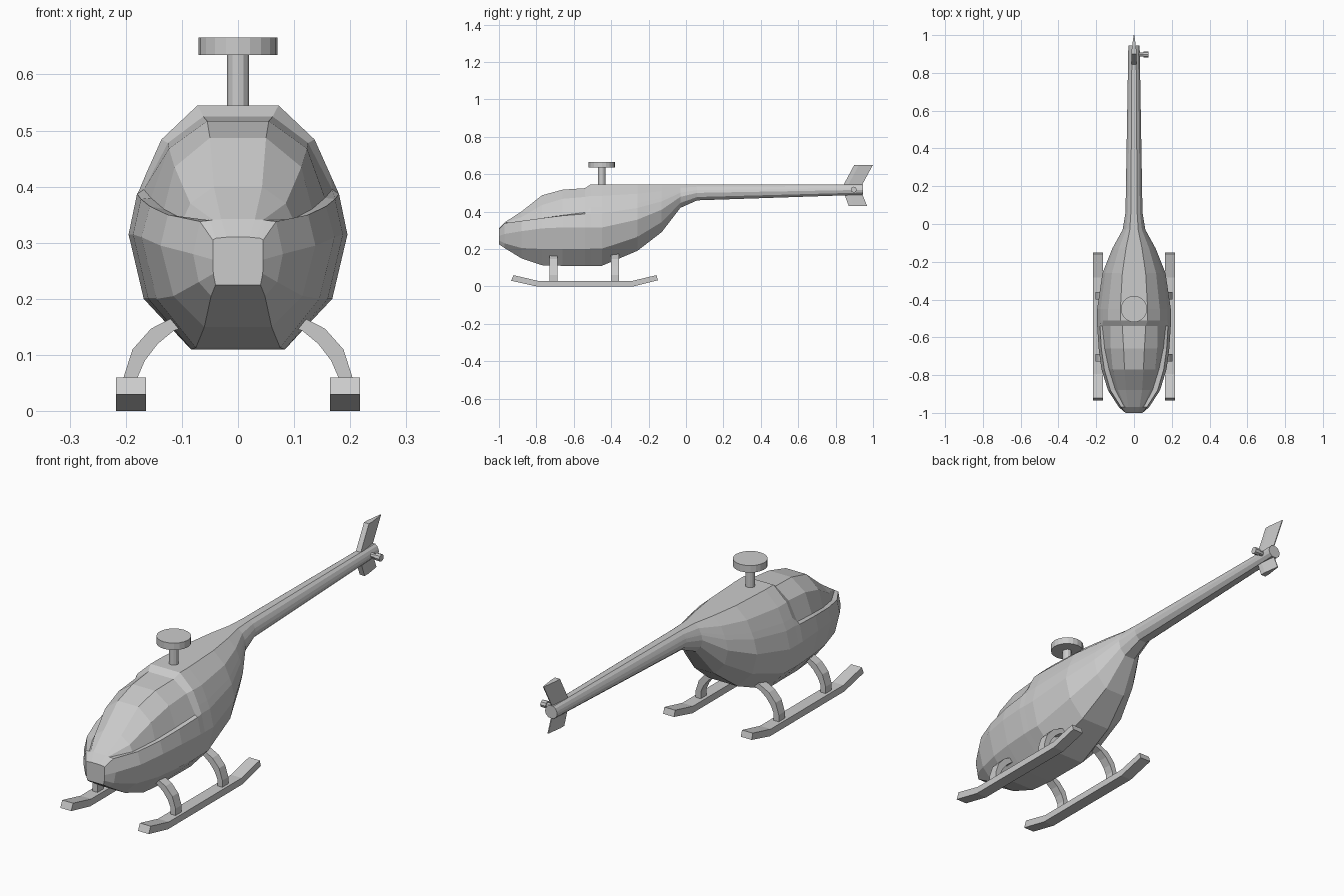
import bpy, bmesh, math
from mathutils import Vector

if "Cube" in bpy.data.objects:
    bpy.data.objects.remove(bpy.data.objects["Cube"])


def finish(bm, name):
    bmesh.ops.recalc_face_normals(bm, faces=bm.faces)
    mesh = bpy.data.meshes.new(name)
    bm.to_mesh(mesh)
    bm.free()
    obj = bpy.data.objects.new(name, mesh)
    bpy.context.collection.objects.link(obj)
    return obj


def loft(name, rings):
    bm = bmesh.new()
    loops = [[bm.verts.new(p) for p in ring] for ring in rings]
    n = len(loops[0])
    for a, b in zip(loops, loops[1:]):
        for i in range(n):
            j = (i + 1) % n
            bm.faces.new((a[i], a[j], b[j], b[i]))
    bm.faces.new(loops[0])
    bm.faces.new(loops[-1])
    return finish(bm, name)


def cylinder(name, start, end, radius, sides):
    start, end = Vector(start), Vector(end)
    axis = end - start
    bpy.ops.mesh.primitive_cylinder_add(
        vertices=sides, radius=radius, depth=axis.length, location=(start + end) / 2,
        rotation=axis.to_track_quat('Z', 'Y').to_euler())
    bpy.context.object.name = name


def body_ring(y, half):
    return [(x, y, z) for x, z in half] + [(-x, y, z) for x, z in reversed(half)]


# Fuselage: stepped canopy sections at the front.
# Half sections run: belly, low side, widest, sill, canopy base, shoulder, roof
cockpit = [
    (-1.0, [(.040, .225), (.044, .245), (.045, .27), (.045, .305), (.04, .308), (.03, .309), (.02, .31)]),
    (-.97, [(.048, .205), (.07, .23), (.08, .28), (.068, .338), (.05, .34), (.045, .341), (.03, .342)]),
    (-.88, [(.06, .15), (.115, .205), (.138, .295), (.125, .35), (.098, .342), (.085, .37), (.043, .40)]),
    (-.77, [(.075, .113), (.145, .2), (.172, .31), (.157, .365), (.132, .36), (.113, .435), (.05, .487)]),
    (-.66, [(.083, .11), (.16, .2), (.187, .315), (.173, .378), (.155, .38), (.123, .468), (.055, .517)]),
    (-.54, [(.083, .11), (.168, .2), (.195, .315), (.18, .387), (.168, .395), (.125, .478), (.062, .525)]),
]
rings = [body_ring(y, half) for y, half in cockpit]

# Rear body and tail boom: one section shape scaled by (y, bottom, top, half width)
shape = [(.43, 0), (.86, .21), (1, .47), (.91, .645), (.84, .72), (.7, .86), (.37, 1)]
for y, bottom, top, w in [(-.51, .11, .545, .195), (-.45, .11, .545, .195),
                          (-.26, .19, .545, .167), (-.13, .29, .545, .115),
                          (-.03, .42, .545, .06), (.06, .46, .545, .045),
                          (.945, .49, .545, .03)]:
    rings.append(body_ring(y, [(sx * w, bottom + sz * (top - bottom)) for sx, sz in shape]))
loft("fuselage", rings)

# Main rotor mast and hub
cylinder("rotor_mast", (0, -.45, .5), (0, -.45, .64), .02, 12)
cylinder("rotor_hub", (0, -.45, .635), (0, -.45, .666), .07, 20)

# Tail rotor shaft on the right side
cylinder("tail_rotor_shaft", (0, .897, .517), (.066, .897, .517), .011, 8)
cylinder("tail_rotor_cap", (.05, .897, .517), (.076, .897, .517), .016, 8)


# Tail fins: thick leading edge, sharp trailing edge
def fin(name, root, tip):
    loft(name, [[(-.012, f, z), (.012, f, z), (.012, f + .025, z), (.002, b, z), (-.002, b, z),
                 (-.012, f + .025, z)] for f, b, z in (root, tip)])


fin("upper_tail_fin", (.838, .937, .535), (.90, 1.0, .65))
fin("lower_tail_fin", (.842, .938, .505), (.87, .968, .43))

# Landing gear, mirrored left and right
skid_path = [(-.935, .03), (-.80, 0), (-.28, 0), (-.15, .033),
             (-.158, .06), (-.284, .03), (-.794, .03), (-.922, .06)]
leg_outline = [(.204, .02), (.204, .06), (.188, .11), (.155, .147), (.112, .169), (.07, .185),
               (.07, .16), (.115, .143), (.143, .12), (.166, .09), (.179, .06), (.179, .02)]
for side, s in (("right", 1), ("left", -1)):
    loft(side + "_skid", [[(s * x, y, z) for y, z in skid_path] for x in (.164, .217)])
    for place, y in (("front", -.708), ("rear", -.38)):
        loft(f"{side}_{place}_leg", [[(s * x, y + d, z) for x, z in leg_outline]
                                     for d in (-.021, .021)])
